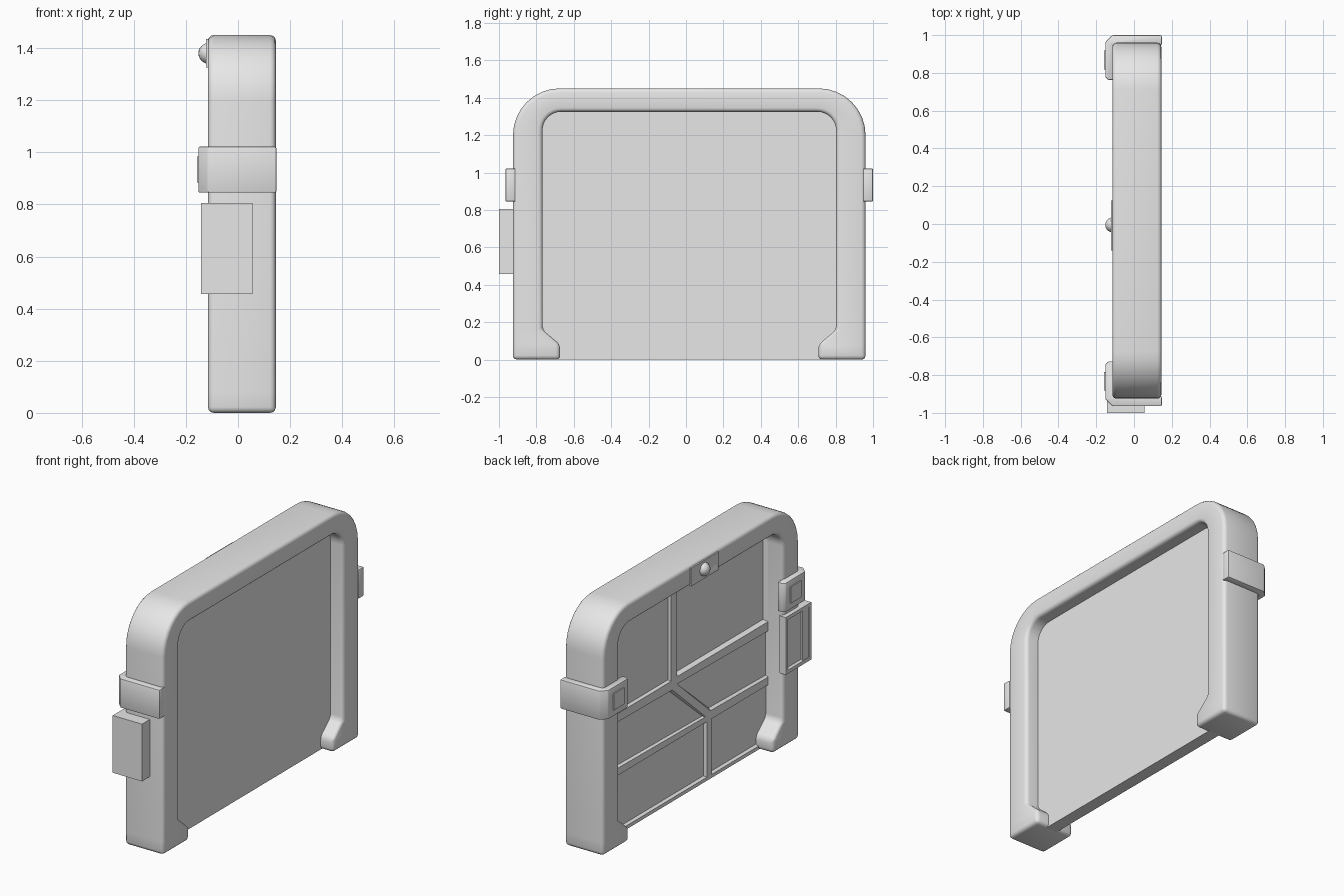
import bpy, bmesh, math
from mathutils import Vector

if "Cube" in bpy.data.objects:
    bpy.data.objects.remove(bpy.data.objects["Cube"])

grey = bpy.data.materials.new("light_grey")
grey.diffuse_color = (0.8, 0.8, 0.8, 1)
grey.use_nodes = True
grey.node_tree.nodes["Principled BSDF"].inputs["Base Color"].default_value = grey.diffuse_color
MID = 0.0175  # centre line of the doorway along y


def finish(name, bm, bevel=0.0, segments=2, angle=35):
    bmesh.ops.recalc_face_normals(bm, faces=bm.faces)
    me = bpy.data.meshes.new(name)
    bm.to_mesh(me)
    bm.free()
    ob = bpy.data.objects.new(name, me)
    bpy.context.collection.objects.link(ob)
    me.materials.append(grey)
    bpy.ops.object.select_all(action='DESELECT')
    ob.select_set(True)
    bpy.context.view_layer.objects.active = ob
    if bevel:
        m = ob.modifiers.new("bevel", 'BEVEL')
        m.width, m.segments = bevel, segments
        m.limit_method, m.angle_limit = 'ANGLE', math.radians(40)
        bpy.ops.object.modifier_apply(modifier=m.name)
    bpy.ops.object.shade_smooth_by_angle(angle=math.radians(angle))
    return ob


def prism(points, x0, x1, inset=0.0, depth=0.0):
    """Extrude a y-z outline along x; optionally recess its rear (x0) face."""
    bm = bmesh.new()
    rear = bm.faces.new([bm.verts.new((x0, y, z)) for y, z in points])
    out = bmesh.ops.extrude_face_region(bm, geom=[rear], use_keep_orig=True)
    verts = [g for g in out['geom'] if isinstance(g, bmesh.types.BMVert)]
    bmesh.ops.translate(bm, verts=verts, vec=(x1 - x0, 0, 0))
    bmesh.ops.recalc_face_normals(bm, faces=bm.faces)
    if inset:
        bmesh.ops.inset_region(bm, faces=[rear], thickness=inset)
        bmesh.ops.inset_region(bm, faces=[rear], thickness=0.012, depth=-depth)
    return bm


def plan_prism(points, z0, z1):
    """Extrude an x-y outline upwards."""
    bm = bmesh.new()
    f = bm.faces.new([bm.verts.new((x, y, z0)) for x, y in points])
    out = bmesh.ops.extrude_face_region(bm, geom=[f], use_keep_orig=True)
    verts = [g for g in out['geom'] if isinstance(g, bmesh.types.BMVert)]
    bmesh.ops.translate(bm, verts=verts, vec=(0, 0, z1 - z0))
    return bm


def box(x0, x1, y0, y1, z0, z1, **kw):
    return prism([(y0, z0), (y1, z0), (y1, z1), (y0, z1)], x0, x1, **kw)


def arc(cy, cz, r, n):
    """Quarter arc from the side (+y) up to the top."""
    return [(cy + r * math.cos(t * math.pi / 2 / n),
             cz + r * math.sin(t * math.pi / 2 / n)) for t in range(n + 1)]


# Arched frame: matched inner and outer half-outlines, mirrored across the centre
N = 8
outer = [(0.9425, 0), (0.9425, 0.08), (0.9425, 0.16)] + arc(0.6925, 1.2, 0.25, N)
inner = [(0.69, 0), (0.69, 0.08), (0.785, 0.16)] + arc(0.685, 1.225, 0.1, N)


def whole(half):
    pts = half + [(-y, z) for y, z in reversed(half)]
    return [(y + MID, z) for y, z in pts]


bm = bmesh.new()
rings = []
for (oy, oz), (iy, iz) in zip(whole(outer), whole(inner)):
    rings.append([bm.verts.new(c) for c in ((-0.115, oy, oz), (0.145, oy, oz),
                                            (0.145, iy, iz), (-0.115, iy, iz))])
for a, b in zip(rings, rings[1:]):
    for i in range(4):
        bm.faces.new((a[i], a[(i + 1) % 4], b[(i + 1) % 4], b[i]))
bm.faces.new(rings[0])
bm.faces.new(rings[-1])
finish("door_frame", bm, 0.022, 3, 50)

# Two door leaves meeting on a stepped seam, each with three recessed panels
L, R, T = -0.80, 0.83, 1.35
leaves = {
    "leaf_a_window": ([(L, 0.71), (0.14, 0.71), (0.14, T), (L, T)], 0.045, 0.03),
    "leaf_a_middle": ([(L, 0.38), (-0.20, 0.38), (0.14, 0.71), (L, 0.71)], 0.035, 0.016),
    "leaf_a_lower": ([(L, 0), (-0.20, 0), (-0.20, 0.38), (L, 0.38)], 0.03, 0.016),
    "leaf_b_upper": ([(0.14, 0.71), (R, 0.71), (R, T), (0.14, T)], 0.035, 0.016),
    "leaf_b_middle": ([(-0.20, 0.38), (R, 0.38), (R, 0.71), (0.14, 0.71)], 0.035, 0.016),
    "leaf_b_lower": ([(-0.20, 0), (R, 0), (R, 0.38), (-0.20, 0.38)], 0.03, 0.016),
}
for name, (pts, inset, depth) in leaves.items():
    finish(name, prism(pts, -0.015, 0.06, inset, depth))

# Clamps wrapping the outer side and rear of each post
for side, name in ((-1, "clamp_near"), (1, "clamp_far")):
    shape = [(0.147, 0.93), (0.147, 0.982), (-0.115, 0.982), (-0.152, 0.945),
             (-0.152, 0.76), (-0.135, 0.745), (-0.105, 0.745), (-0.105, 0.93)]
    bm = plan_prism([(x, MID + side * y) for x, y in shape], 0.845, 1.022)
    finish(name, bm, 0.006)
    y0, y1 = sorted((MID + side * 0.80, MID + side * 0.90))
    finish(name + "_pad", box(-0.158, -0.15, y0, y1, 0.885, 0.985))

# Control box on one post, with a recessed rear screen
finish("control_box", box(-0.14, 0.055, -1.0, -0.92, 0.457, 0.805))
finish("control_screen", box(-0.142, -0.10, -0.9995, -0.755, 0.457, 0.805,
                             inset=0.03, depth=0.012))

# Lamp on the rear of the lintel
finish("lamp_plate", box(-0.122, -0.11, -0.14, 0.125, 1.325, 1.435,
                         inset=0.015, depth=0.004))
bm = bmesh.new()
bmesh.ops.create_uvsphere(bm, u_segments=20, v_segments=12, radius=0.04)
bmesh.ops.translate(bm, verts=bm.verts, vec=Vector((-0.112, -0.005, 1.38)))
finish("lamp", bm)
